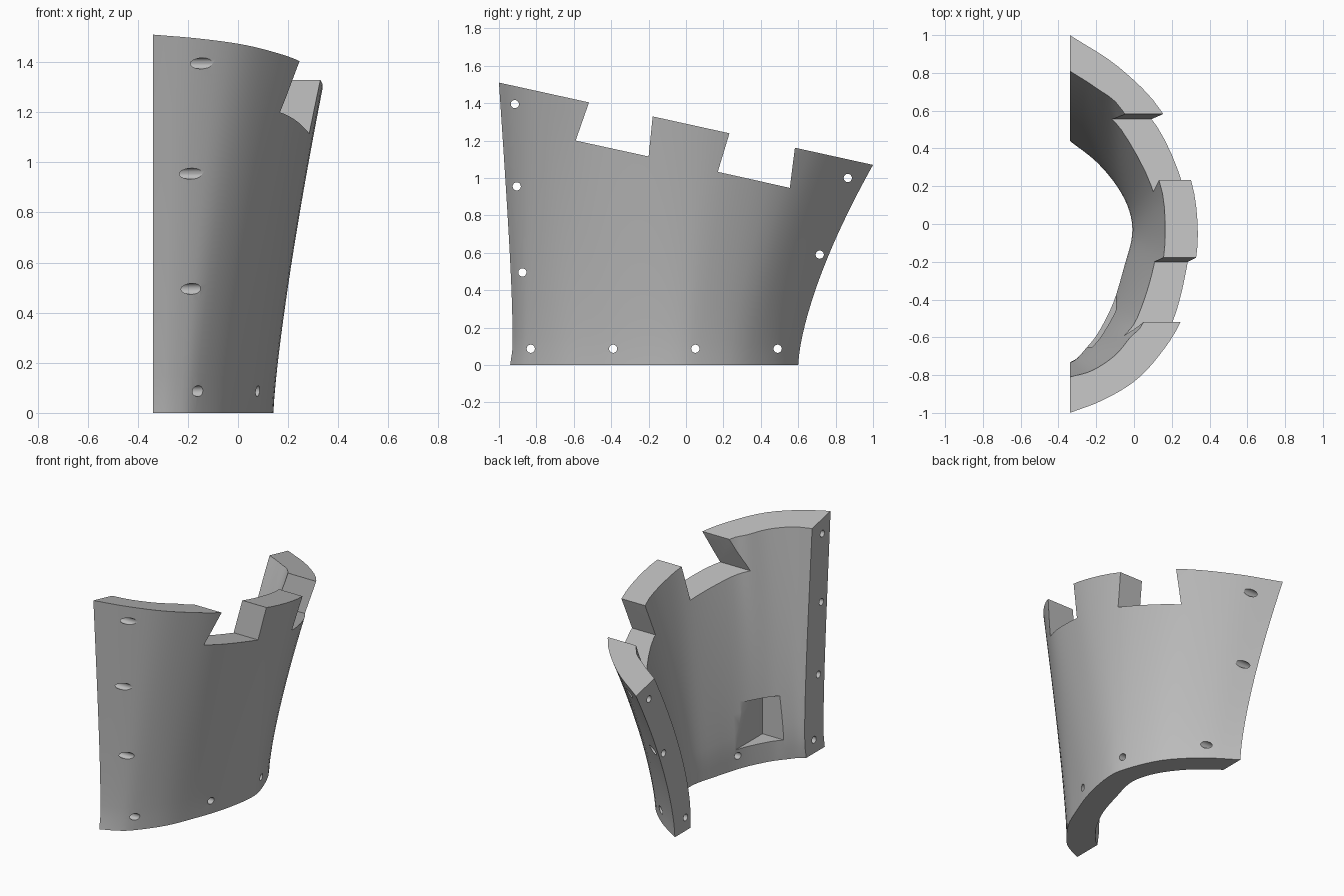
import bpy, bmesh, math
from mathutils import Vector

if "Cube" in bpy.data.objects:
    bpy.data.objects.remove(bpy.data.objects["Cube"])

STEPS = 4        # curve samples between profile points
ROWS = 20        # rows up the wall
LIP = 0.1        # share of the height taken by the upright lower band

# Plan profiles (x, y), from the front end round to the back end
TOP_OUTER = [(-.34, -1), (-.17, -.935), (0, -.835), (.13, -.7), (.245, -.52), (.31, -.28),
             (.338, -.05), (.3, .24), (.15, .59), (-.08, .83), (-.34, 1)]
TOP_INNER = [(-.34, -.81), (-.22, -.775), (-.1, -.695), (-.02, -.6), (.05, -.52), (.135, -.28),
             (.165, -.05), (.13, .24), (-.06, .6), (-.2, .72), (-.34, .81)]
BASE_OUTER = [(-.34, -.94), (-.25, -.9), (-.17, -.84), (-.05, -.68), (.03, -.5), (.1, -.3),
              (.14, -.08), (.12, .07), (.02, .29), (-.15, .47), (-.34, .6)]
BASE_INNER = [(-.34, -.75), (-.3, -.72), (-.25, -.66), (-.19, -.58), (-.11, -.42), (-.05, -.22),
              (-.01, -.06), (-.025, .07), (-.09, .2), (-.2, .33), (-.34, .44)]


def smooth_curve(points):
    """Catmull-Rom curve through the points."""
    p = [Vector(q) for q in points]
    p = [2 * p[0] - p[1]] + p + [2 * p[-1] - p[-2]]
    out = []
    for a, b, c, d in zip(p, p[1:], p[2:], p[3:]):
        for s in range(STEPS):
            t = s / STEPS
            out.append((2 * b + (c - a) * t + (2 * a - 5 * b + 4 * c - d) * t ** 2
                        + (3 * b - a - 3 * c + d) * t ** 3) / 2)
    return out + [p[-2]]


def rim_height(y):
    return 1.29 - 0.22 * y


def wall_point(base, top, i, count, v, flare):
    """Point i of a wall at height share v; flare is the share of the lean."""
    u = i / count
    f = flare ** (1.15 + 0.35 * u * u)
    x, y = base[i].lerp(top[i], f)
    y += 0.02 * math.sin(math.pi * math.sqrt(v)) * (1 - u) ** 4
    return x, y, v * rim_height(top[i].y)


def make_object(name, bm, material):
    bmesh.ops.recalc_face_normals(bm, faces=bm.faces)
    mesh = bpy.data.meshes.new(name)
    bm.to_mesh(mesh)
    bm.free()
    mesh.materials.append(material)
    obj = bpy.data.objects.new(name, mesh)
    bpy.context.collection.objects.link(obj)
    return obj


def add_prism(bm, outline, x0=-1, x1=1):
    """Prism along x from a (y, z) outline."""
    face = bm.faces.new([bm.verts.new((x0, y, z)) for y, z in outline])
    grown = bmesh.ops.extrude_face_region(bm, geom=[face])["geom"]
    verts = [g for g in grown if isinstance(g, bmesh.types.BMVert)]
    bmesh.ops.translate(bm, verts=verts, vec=(x1 - x0, 0, 0))


grey = bpy.data.materials.new("plain grey")
grey.use_nodes = True
colour = (0.5, 0.5, 0.5, 1)
grey.diffuse_color = colour
grey.node_tree.nodes["Principled BSDF"].inputs["Base Color"].default_value = colour

# Curved wall: closed rings of outer and inner points stacked upwards
outer_base, outer_top = smooth_curve(BASE_OUTER), smooth_curve(TOP_OUTER)
inner_base, inner_top = smooth_curve(BASE_INNER), smooth_curve(TOP_INNER)
n = len(outer_base) - 1
bm = bmesh.new()
rings = []
for r in range(ROWS + 1):
    v = r / ROWS
    lean = max(0, (v - LIP) / (1 - LIP))
    outer = [wall_point(outer_base, outer_top, i, n, v, v) for i in range(n + 1)]
    inner = [wall_point(inner_base, inner_top, i, n, v, lean) for i in range(n + 1)]
    rings.append([bm.verts.new(co) for co in outer + inner[::-1]])
size = len(rings[0])
for low, high in zip(rings, rings[1:]):
    for i in range(size):
        j = (i + 1) % size
        bm.faces.new((low[i], low[j], high[j], high[i]))
for ring in (rings[0], rings[-1]):
    for i in range(n):
        bm.faces.new((ring[i], ring[i + 1], ring[size - 2 - i], ring[size - 1 - i]))
# Make the rim lie exactly on its slope
for vert in rings[-1]:
    vert.co.z = rim_height(vert.co.y)
wall = make_object("curved_wall", bm, grey)

# Cutters: two rim notches, the inner recess and the bolt holes
bm = bmesh.new()
add_prism(bm, [(-.45, 1.7), (-.52, 1.4), (-.59, 1.2), (-.2, 1.115), (-.178, 1.33), (-.15, 1.7)])
add_prism(bm, [(.32, 1.55), (.232, 1.238), (.17, 1.033), (.555, .947), (.582, 1.16), (.63, 1.55)])
add_prism(bm, [(-.65, .13), (-.2, .13), (-.2, .41), (-.65, .41)], -.25, -.095)
holes = [(-.915, 1.395), (-.905, .955), (-.875, .495), (.865, 1), (.715, .59)]
holes += [(-.83 + .44 * k, .087) for k in range(4)]
for y, z in holes:
    angles = [math.tau * k / 20 for k in range(20)]
    add_prism(bm, [(y + .022 * math.cos(a), z + .022 * math.sin(a)) for a in angles])
cutter = make_object("notch_and_hole_cutter", bm, grey)
cutter.hide_render = True

cut = wall.modifiers.new("cut", 'BOOLEAN')
cut.operation = 'DIFFERENCE'
cut.solver = 'EXACT'
cut.object = cutter
bpy.ops.object.select_all(action='DESELECT')
wall.select_set(True)
bpy.context.view_layer.objects.active = wall
bpy.ops.object.modifier_apply(modifier=cut.name)
bpy.data.objects.remove(cutter)
bpy.ops.object.shade_smooth_by_angle(angle=math.radians(30))
